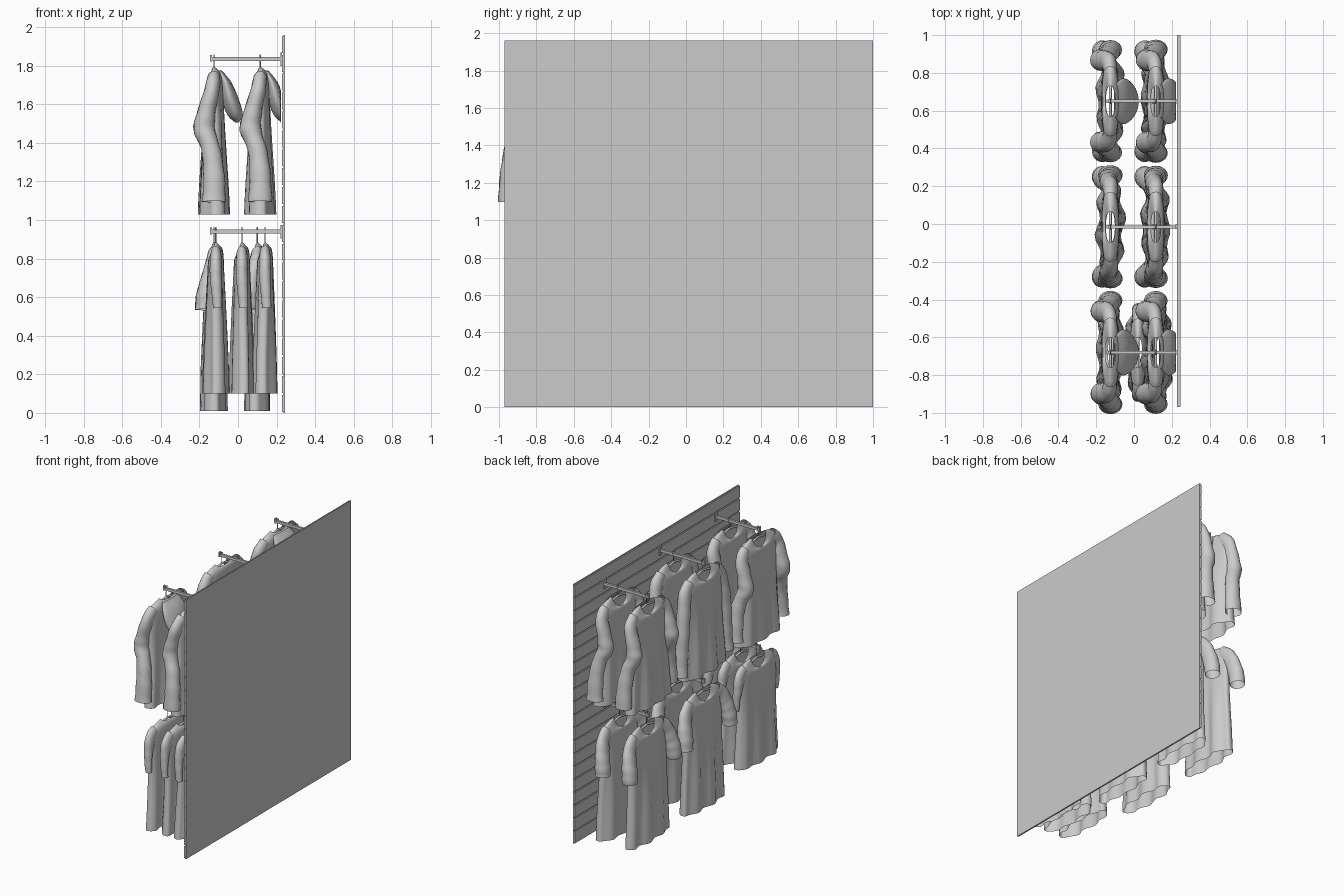
import bpy, math
from mathutils import Vector

if "Cube" in bpy.data.objects:
    bpy.data.objects.remove(bpy.data.objects["Cube"])

grey = bpy.data.materials.new("plain_grey")
grey.use_nodes = True
colour = (0.6, 0.6, 0.6, 1)
grey.diffuse_color = colour
grey.node_tree.nodes["Principled BSDF"].inputs["Base Color"].default_value = colour


def add_mesh(name, verts, faces, smooth=True):
    mesh = bpy.data.meshes.new(name)
    mesh.from_pydata(verts, [], faces)
    mesh.materials.append(grey)
    obj = bpy.data.objects.new(name, mesh)
    bpy.context.collection.objects.link(obj)
    if smooth:
        for p in mesh.polygons:
            p.use_smooth = True
    return obj


def box(name, lo, hi):
    verts = [(x, y, z) for x in (lo[0], hi[0]) for y in (lo[1], hi[1]) for z in (lo[2], hi[2])]
    faces = [(0, 1, 3, 2), (4, 6, 7, 5), (0, 4, 5, 1), (2, 3, 7, 6), (0, 2, 6, 4), (1, 5, 7, 3)]
    return add_mesh(name, verts, faces, False)


def loft(name, rings):
    n = len(rings[0])
    faces = [(k * n + i, (k + 1) * n + i, (k + 1) * n + (i + 1) % n, k * n + (i + 1) % n)
             for k in range(len(rings) - 1) for i in range(n)]
    return add_mesh(name, [v for r in rings for v in r], faces)


def wire(name, points, radius):
    curve = bpy.data.curves.new(name, "CURVE")
    curve.dimensions = "3D"
    curve.bevel_depth = radius
    curve.bevel_resolution = 1
    curve.use_fill_caps = True
    spline = curve.splines.new("POLY")
    spline.points.add(len(points) - 1)
    for p, co in zip(spline.points, points):
        p.co = (*co, 1)
    curve.materials.append(grey)
    obj = bpy.data.objects.new(name, curve)
    bpy.context.collection.objects.link(obj)


def spow(v, e):
    return math.copysign(abs(v) ** e, v)


def smooth_path(points, steps=4):
    """Catmull-Rom interpolation through the rows."""
    out = []
    for i in range(len(points) - 1):
        a, b = points[max(i - 1, 0)], points[i]
        c, d = points[i + 1], points[min(i + 2, len(points) - 1)]
        for s in range(steps):
            t = s / steps
            out.append([0.5 * (2 * q + (r - p) * t + (2 * p - 5 * q + 4 * r - w) * t * t
                               + (3 * q - p - 3 * r + w) * t ** 3)
                        for p, q, r, w in zip(a, b, c, d)])
    return out + [list(points[-1])]


# Shirt rows: drop below collar, half width, half depth, neckline share
TOP = [(0, .08, .026, 1), (.015, .13, .036, .8), (.04, .18, .042, .55), (.09, .21, .046, .25),
       (.2, .215, .05, 0), (.4, .215, .056, 0)]
# Sleeve rows: forward, sideways, drop, radius across, radius along
SHORT = [(0, .15, .06, .034, .05), (-.01, .21, .12, .042, .06), (-.03, .245, .2, .05, .06),
         (-.045, .26, .28, .058, .06), (-.05, .265, .35, .058, .055)]
LONG = [(0, .15, .06, .034, .05), (0, .205, .12, .04, .055), (-.01, .235, .25, .045, .05),
        (-.01, .255, .42, .05, .048), (0, .265, .58, .058, .05), (0, .275, .71, .064, .05)]
BENT = [(0, .15, .06, .034, .05), (-.01, .205, .12, .04, .055), (-.04, .215, .24, .048, .055),
        (-.05, .22, .33, .056, .055), (-.015, .245, .43, .05, .05), (0, .265, .56, .055, .05),
        (0, .275, .7, .062, .05)]
TUCKED = [(0, .15, .06, .03, .05), (0, .2, .1, .034, .05), (0, .225, .18, .034, .035),
          (.005, .235, .26, .03, .025), (.01, .235, .34, .026, .022)]
# Hood rows: drop, backward, half depth, half width
HOOD = [(.02, .03, .012, .09), (.08, .06, .03, .12), (.17, .085, .045, .115),
        (.25, .11, .04, .08), (.29, .12, .008, .03)]


def hanger(x, y, rod_z, collar_z):
    r = .012
    hook = [(x, y + r * math.cos(a), rod_z + .01 + r * math.sin(a))
            for a in [math.radians(200 - 20 * i) for i in range(11)]]
    wire("hanger_hook", hook + [(x, y, rod_z - .02), (x, y, collar_z - .03)], .003)
    wire("hanger_arms", [(x, y - .18, collar_z - .07), (x, y - .08, collar_z - .035),
                         (x, y, collar_z - .02), (x, y + .08, collar_z - .035),
                         (x, y + .18, collar_z - .07)], .008)


def hood(x, y, top):
    rings = []
    for d, back, h, w in smooth_path(HOOD):
        angles = [2 * math.pi * i / 24 for i in range(24)]
        rings.append([(min(.222, x + back + h * math.cos(a)), y + w * math.sin(a), top - d)
                      for a in angles])
    loft("shirt_hood", rings)


def shirt(x, y, top, hem, sleeve, flare=.25, depth=.07, slim=1.0, phase=0.0):
    n, drop = 48, .085
    rows = smooth_path(TOP + [(top - hem, flare, depth, 0)])
    rings = []
    for d, w, h, neck in rows:
        fold = .011 * min(1, max(0, (d - .15) / .5))
        share = max(neck, 0)
        ring = []
        for i in range(n):
            a = 2 * math.pi * i / n
            c, s = math.cos(a), math.sin(a)
            wave = fold * math.sin(3.2 * math.pi * s + phase) + .4 * fold * math.sin(7 * s - phase)
            front = max(0, -c) ** 1.5
            ring.append((x + slim * h * spow(c, .75) + wave, y + w * spow(s, .9),
                         top - d - share * (drop * front + .02 * max(0, c))))
        rings.append(ring)
    loft("shirt_body", rings)
    # Two sleeves, mirrored across the shirt
    path = smooth_path(sleeve)
    for side in (-1, 1):
        rings = []
        for k, (px, py, pz, rx, ry) in enumerate(path):
            p, q = path[max(k - 1, 0)], path[min(k + 1, len(path) - 1)]
            along = Vector((q[0] - p[0], q[1] - p[1], p[2] - q[2])).normalized()
            across = Vector((0, along.z, -along.y)).normalized()
            crease = 1 + .03 * math.sin(k * 1.7 + phase)
            ring = []
            for i in range(20):
                a = 2 * math.pi * i / 20
                v = Vector((px * slim, py, -pz)) + across * (ry * crease * math.sin(a))
                v.x += slim * rx * crease * math.cos(a)
                ring.append((x + v.x, y + side * v.y, top + v.z))
            rings.append(ring)
        loft("shirt_sleeve", rings)


# Slatted wall panel
box("panel_back", (.237, -.97, 0), (.245, 1, 1.96))
PITCH = 1.96 / 20
for i in range(20):
    z = i * PITCH
    box("panel_slat", (.228, -.97, z + .005), (.237, 1, z + PITCH - .005))

# Rods with upturned ends and wall brackets
BAYS = (.65, -.015, -.68)
for y in BAYS:
    for z in (1.835, .94):
        box("rod", (-.14, y - .008, z - .01), (.222, y + .008, z + .01))
        box("rod_stop", (-.146, y - .01, z - .014), (-.136, y + .01, z + .022))
        box("rod_bracket", (.22, y - .012, z - .035), (.229, y + .012, z + .035))

# Upper row of shirts, hooded in the outer bays
for y, sleeve, hooded in zip(BAYS, (BENT, LONG, BENT), (True, False, True)):
    for i, x in enumerate((-.125, .115)):
        hanger(x, y, 1.835, 1.795)
        shirt(x, y, 1.795, 1.03, sleeve, phase=i * 2 + y * 3)
        if hooded:
            hood(x, y, 1.795)

# Lower row of shirts
LOWER = ((.65, (-.125, .1), SHORT, .01), (-.015, (-.125, .1), SHORT, .01),
         (-.68, (-.115, .02, .14), TUCKED, .1))
for y, xs, sleeve, hem in LOWER:
    for i, x in enumerate(xs):
        hanger(x, y, .94, .885)
        shirt(x, y, .885, hem, sleeve, .24, .065, .9, i * 2 + y * 4)
